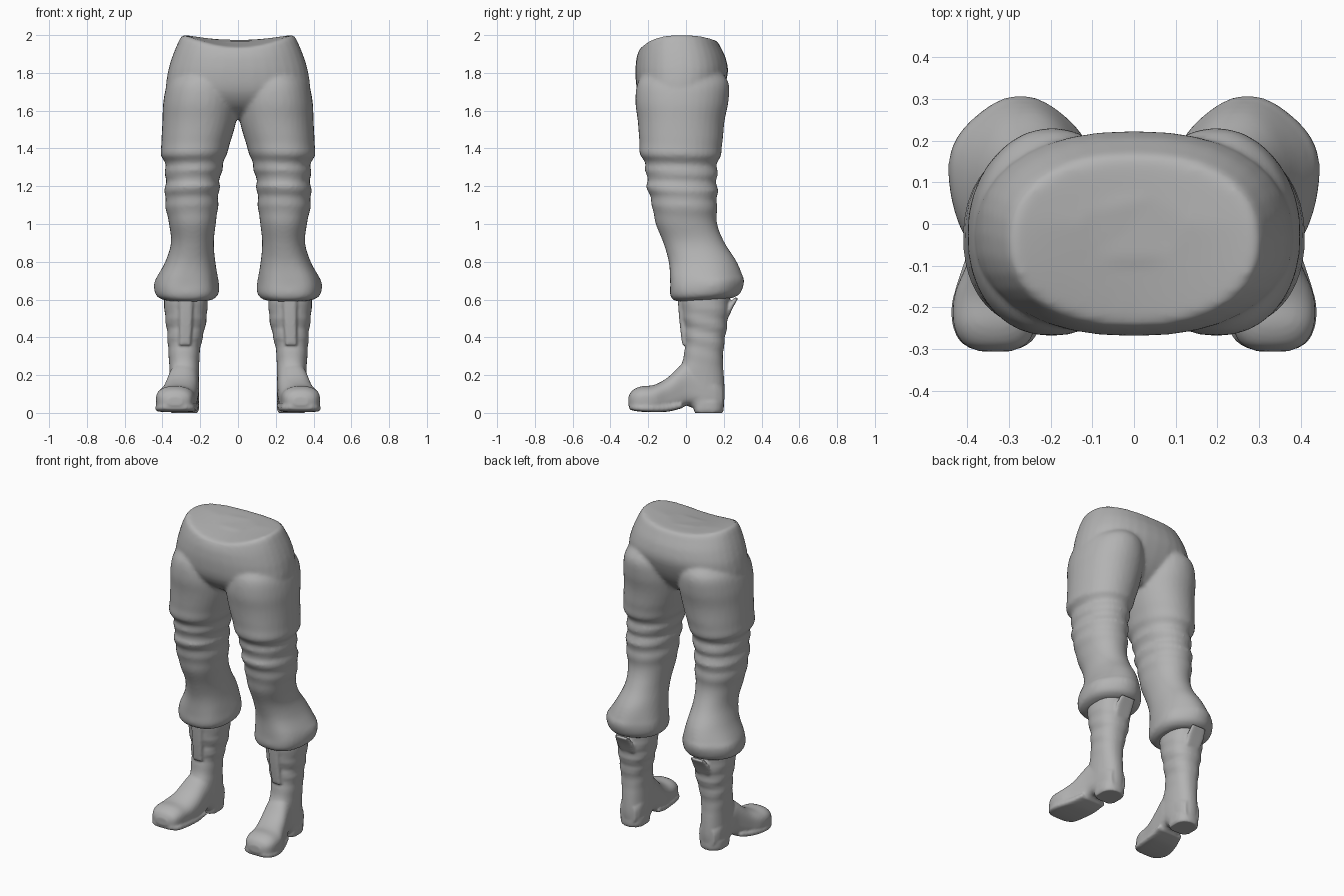
import bpy, bmesh, math
from mathutils import Vector

cube = bpy.data.objects.get("Cube")
if cube:
    bpy.data.objects.remove(cube, do_unlink=True)

grey = bpy.data.materials.new("plain grey")
grey.use_nodes = True
GREY = (0.45, 0.45, 0.45, 1)
grey.diffuse_color = GREY
grey.node_tree.nodes["Principled BSDF"].inputs["Base Color"].default_value = GREY

SIDES = 36


def refine(rings, steps):
    """Spline in-between cross-sections through the given ones."""
    out = []
    for i in range(len(rings) - 1):
        a, b, c, d = (rings[min(max(k, 0), len(rings) - 1)] for k in range(i - 1, i + 3))
        for s in range(steps):
            t = s / steps
            out.append([q + 0.5 * t * (r - p + t * (2 * p - 5 * q + 4 * r - u
                        + t * (3 * (q - r) + u - p))) for p, q, r, u in zip(a, b, c, d)])
    return out + [list(rings[-1])]


def power(v, e):
    return math.copysign(abs(v) ** (2 / e), v)


def loft(bm, rings, along="z", round_hi=2.3, round_lo=2.3, steps=4, shape=None, mirror=False):
    """Closed skin through rings of (position, x0, x1, low, high)."""
    loops = []
    for t, x0, x1, lo, hi in refine(rings, steps):
        loop = []
        for k in range(SIDES):
            ang = math.tau * k / SIDES
            c, s = math.cos(ang), math.sin(ang)
            e = round_hi if s > 0 else round_lo
            x = (x0 + x1) / 2 + (x1 - x0) / 2 * power(c, e)
            v = (lo + hi) / 2 + (hi - lo) / 2 * power(s, e)
            p = Vector((x, v, t) if along == "z" else (x, t, v))
            if shape:
                p = shape(p, Vector(((x0 + x1) / 2, (lo + hi) / 2, t)), ang)
            if mirror:
                p.x = -p.x
            loop.append(bm.verts.new(p))
        loops.append(loop)
    for a, b in zip(loops, loops[1:]):
        for k in range(SIDES):
            n = (k + 1) % SIDES
            bm.faces.new((a[k], a[n], b[n], b[k]))
    bm.faces.new(loops[0])
    bm.faces.new(loops[-1])


def finish(name, bm, voxel=0.012, smooth=4):
    """Fuse the overlapping skins into one smooth surface."""
    bmesh.ops.recalc_face_normals(bm, faces=bm.faces)
    mesh = bpy.data.meshes.new(name)
    bm.to_mesh(mesh)
    bm.free()
    mesh.materials.append(grey)
    obj = bpy.data.objects.new(name, mesh)
    bpy.context.collection.objects.link(obj)
    fuse = obj.modifiers.new("fuse", "REMESH")
    fuse.mode = "VOXEL"
    fuse.voxel_size = voxel
    fuse.use_smooth_shade = True
    soften = obj.modifiers.new("soften", "SMOOTH")
    soften.factor = 0.5
    soften.iterations = smooth
    mesh.polygons.foreach_set("use_smooth", [True] * len(mesh.polygons))
    return obj


def waist_dip(p, centre, ang):
    """Waist is high at the hips, low at the front."""
    k = max(0, (p.z - 1.88) / 0.12)
    drop = 0.03 + 0.15 * max(0, -p.y)
    p.z -= k * drop * max(0, 1 - (p.x / 0.3) ** 2)
    return p


def cloth_folds(p, centre, ang):
    """Gathered folds around the knee and a slightly wavy cuff."""
    knee = math.exp(-((p.z - 1.22) / 0.13) ** 2)
    wave = math.sin(math.tau * (p.z - 1.255) / 0.095 + 0.7 * math.sin(ang + 0.6))
    cuff = max(0, 1 - abs(p.z - 0.68) / 0.15)
    scale = 1 + 0.05 * knee * wave + 0.025 * cuff * math.sin(5 * ang)
    out = centre + (p - centre) * scale
    if p.z < 0.7:
        out.z += 0.06 * (p.y - 0.05)
    return out


def leather_folds(p, centre, ang):
    """Soft creases in the boot shaft."""
    k = max(0, 1 - abs(p.z - 0.43) / 0.2)
    wave = math.sin(math.tau * p.z / 0.09 + 2 * math.sin(ang))
    return centre + (p - centre) * (1 + 0.035 * k * wave)


# Trousers: hips and two gathered legs
hips = [(1.56, -.2, .2, -.1, .08), (1.62, -.33, .33, -.2, .14),
        (1.7, -.38, .38, -.255, .19), (1.8, -.372, .372, -.268, .222),
        (1.88, -.35, .35, -.262, .21), (1.95, -.322, .322, -.252, .185),
        (1.995, -.298, .298, -.24, .165), (2.005, -.27, .27, -.21, .14),
        (2.005, -.12, .12, -.1, .07)]
leg = [(1.82, .08, .3, -.2, .17), (1.75, .02, .37, -.255, .225),
       (1.65, .0, .395, -.268, .225), (1.55, .008, .4, -.256, .205),
       (1.45, .035, .405, -.248, .195), (1.37, .06, .408, -.243, .185),
       (1.31, .08, .385, -.215, .165), (1.2, .1, .385, -.205, .165),
       (1.1, .105, .385, -.18, .165), (1.0, .118, .365, -.16, .165),
       (.9, .128, .355, -.12, .205), (.8, .12, .385, -.092, .268),
       (.7, .104, .438, -.088, .302), (.64, .1, .442, -.088, .295),
       (.61, .115, .425, -.075, .275), (.595, .14, .39, -.045, .24)]

trousers = bmesh.new()
loft(trousers, hips, shape=waist_dip)
for flip in (False, True):
    loft(trousers, leg, round_hi=2.1, round_lo=2.2, shape=cloth_folds, mirror=flip)
finish("trousers", trousers)

# Boots: shaft, foot, front placket and pull tab
shaft = [(.66, .165, .39, -.03, .235), (.55, .162, .39, -.025, .228),
         (.45, .175, .378, -.008, .215), (.35, .198, .37, -.005, .2),
         (.27, .205, .365, -.02, .195), (.2, .205, .362, -.05, .2),
         (.1, .205, .36, -.05, .205), (.03, .21, .355, .02, .198)]
foot = [(-.305, .295, .37, .04, .085), (-.285, .255, .41, .022, .118),
        (-.24, .235, .432, .014, .14), (-.17, .226, .43, .01, .148),
        (-.1, .216, .402, .012, .185), (-.03, .21, .378, .025, .25),
        (.01, .207, .368, .042, .27), (.06, .207, .362, .042, .25),
        (.15, .21, .355, .03, .2), (.195, .23, .335, .03, .15)]
sole = [(0, .212, .355, .045, .195), (.02, .207, .36, .042, .2), (.06, .207, .36, .042, .2)]
welt = [(-.3, .275, .39, .018, .045), (-.27, .235, .425, .01, .045),
        (-.2, .222, .438, .004, .045), (-.1, .212, .41, .006, .045),
        (-.02, .205, .38, .025, .055)]
placket = [(.63, .235, .315, -.045, .02), (.5, .24, .312, -.036, .03), (.36, .25, .312, -.02, .03)]
tab = [(.5, .22, .32, .2, .222), (.56, .215, .33, .222, .25), (.61, .22, .32, .255, .278)]

for side, flip in (("left", False), ("right", True)):
    boot = bmesh.new()
    loft(boot, shaft, shape=leather_folds, mirror=flip)
    loft(boot, foot, along="y", round_lo=4, mirror=flip)
    loft(boot, welt, along="y", round_hi=4, round_lo=4, mirror=flip)
    loft(boot, sole, round_lo=4, mirror=flip)
    loft(boot, placket, round_hi=4, round_lo=4, mirror=flip)
    loft(boot, tab, round_hi=4, round_lo=4, mirror=flip)
    finish(side + "_boot", boot, voxel=0.008, smooth=3)
